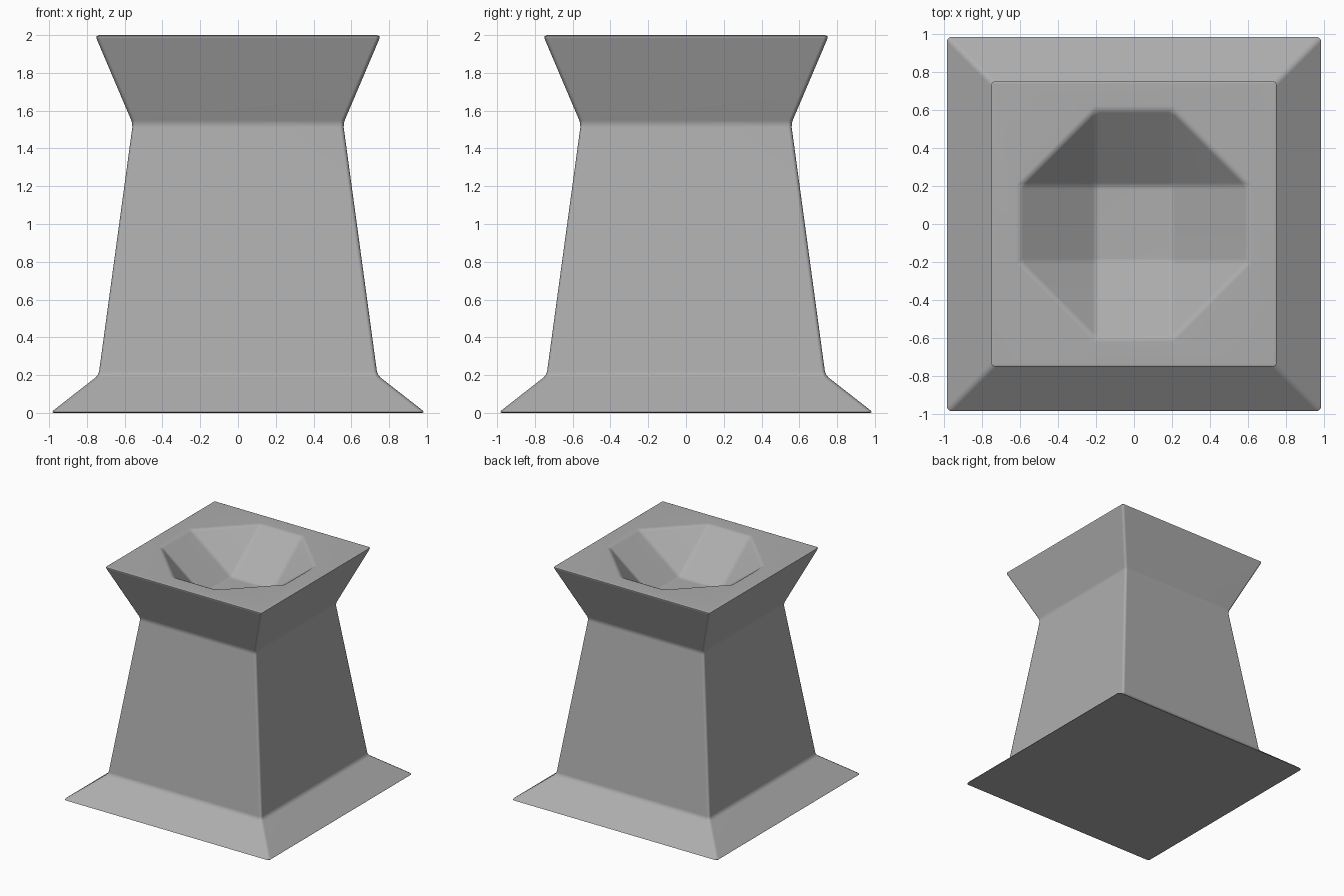
import bpy, bmesh, math

if "Cube" in bpy.data.objects:
    bpy.data.objects.remove(bpy.data.objects["Cube"])

# outer profile: (half width, height)
PROFILE = [(0.994, 0.0), (0.738, 0.2), (0.557, 1.53), (0.757, 2.0)]
RIM_Z, FLOOR_Z = 2.0, 1.69
OUT, IN = 0.6, 0.2

bm = bmesh.new()


def square(h, z):
    return [bm.verts.new((sx * h, sy * h, z))
            for sx, sy in ((-1, -1), (1, -1), (1, 1), (-1, 1))]


# square shaft, flaring at foot and cap
rings = [square(h, z) for h, z in PROFILE]
bm.faces.new(rings[0][::-1])
for a, b in zip(rings, rings[1:]):
    for i in range(4):
        j = (i + 1) % 4
        bm.faces.new((a[i], a[j], b[j], b[i]))

# octagonal basin opening and its small square floor
octagon = [bm.verts.new((x, y, RIM_Z)) for x, y in (
    (-OUT, -IN), (-IN, -OUT), (IN, -OUT), (OUT, -IN),
    (OUT, IN), (IN, OUT), (-IN, OUT), (-OUT, IN))]
floor = square(IN, FLOOR_Z)
top = rings[-1]
for i in range(4):
    j = (i + 1) % 4
    p, q, r = octagon[2 * i], octagon[2 * i + 1], octagon[(2 * i + 2) % 8]
    bm.faces.new((top[i], top[j], r, q))
    bm.faces.new((top[i], q, p))
    bm.faces.new((q, r, floor[j], floor[i]))
    bm.faces.new((p, q, floor[i]))
bm.faces.new(floor)
bmesh.ops.recalc_face_normals(bm, faces=bm.faces)

# soften every real edge, leaving the flat top seams alone
edges = [e for e in bm.edges if e.calc_face_angle(0) > math.radians(5)]
bmesh.ops.bevel(bm, geom=edges, offset=0.02, offset_type='OFFSET',
                segments=2, profile=0.5, affect='EDGES', clamp_overlap=True)
bmesh.ops.recalc_face_normals(bm, faces=bm.faces)

mesh = bpy.data.meshes.new("basin_pedestal")
bm.to_mesh(mesh)
bm.free()
obj = bpy.data.objects.new("basin_pedestal", mesh)
bpy.context.collection.objects.link(obj)
bpy.context.view_layer.objects.active = obj
obj.select_set(True)
bpy.ops.object.shade_smooth_by_angle(angle=math.radians(60))

# keep broad faces flat while bevels stay smooth
wn = obj.modifiers.new("weighted_normals", 'WEIGHTED_NORMAL')
wn.keep_sharp = True
wn.weight = 50

# dark stone
stone = bpy.data.materials.new("dark_stone")
stone.diffuse_color = (0.42, 0.42, 0.42, 1)
stone.use_nodes = True
stone.node_tree.nodes["Principled BSDF"].inputs["Base Color"].default_value = stone.diffuse_color
mesh.materials.append(stone)
